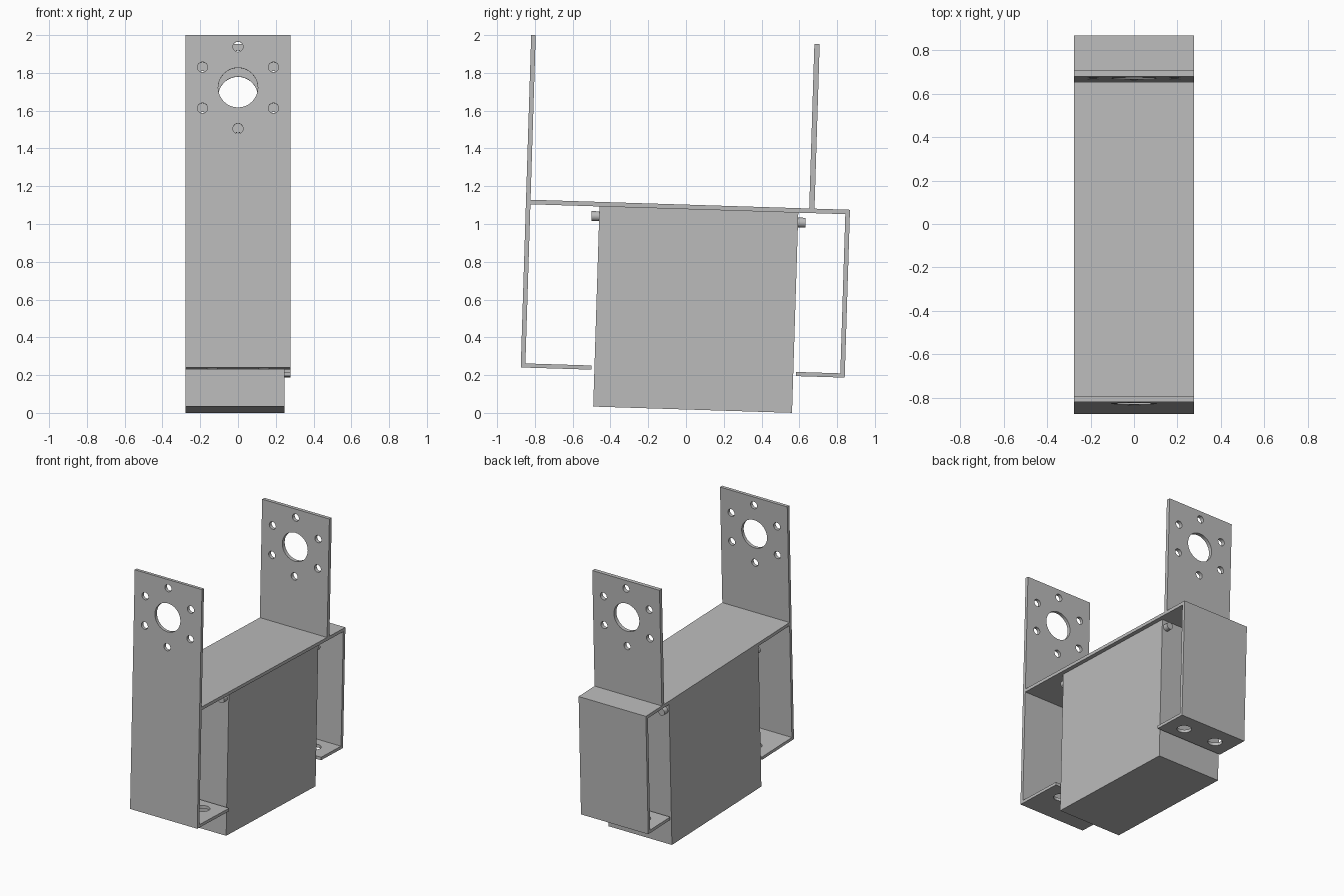
import bpy, bmesh, math
from mathutils import Matrix, Vector

cube = bpy.data.objects.get("Cube")
if cube:
    bpy.data.objects.remove(cube, do_unlink=True)

grey = bpy.data.materials.new("plain grey")
grey.use_nodes = True
grey.diffuse_color = (0.5, 0.5, 0.5, 1)
grey.node_tree.nodes["Principled BSDF"].inputs["Base Color"].default_value = (0.5, 0.5, 0.5, 1)

# The whole assembly leans slightly about the x axis
TILT = Matrix.Rotation(math.radians(-1.8), 4, 'X')
HALF = 0.277      # half width of the bracket
T = 0.024         # sheet thickness
FRONT, BACK = -0.882, 0.834
FLANGE_Z, BAR_Z, TOP_Z = 0.213, 1.078, 1.974


def make(name, bm):
    mesh = bpy.data.meshes.new(name)
    bm.to_mesh(mesh)
    bm.free()
    mesh.materials.append(grey)
    obj = bpy.data.objects.new(name, mesh)
    obj.matrix_world = TILT
    bpy.context.collection.objects.link(obj)
    return obj


def activate(obj):
    bpy.ops.object.select_all(action='DESELECT')
    obj.select_set(True)
    bpy.context.view_layer.objects.active = obj


def add_cylinder(bm, centre, radius, depth, axis, segments=32):
    turn = Matrix.Rotation(math.pi / 2, 4, 'X') if axis == 'Y' else Matrix.Identity(4)
    bmesh.ops.create_cone(bm, cap_ends=True, segments=segments, radius1=radius,
                          radius2=radius, depth=depth,
                          matrix=Matrix.Translation(centre) @ turn)


def block(name, x, y, z, holes=(), axis='Y'):
    """Box from ranges, with (centre, radius) holes drilled along an axis."""
    bm = bmesh.new()
    lo, hi = Vector((x[0], y[0], z[0])), Vector((x[1], y[1], z[1]))
    size = Matrix.Diagonal((*(hi - lo), 1))
    bmesh.ops.create_cube(bm, size=1, matrix=Matrix.Translation((lo + hi) / 2) @ size)
    obj = make(name, bm)
    if holes:
        drill = bmesh.new()
        for centre, radius in holes:
            add_cylinder(drill, centre, radius, 0.15, axis)
        cutter = make("drill", drill)
        cutter.hide_render = True
        mod = obj.modifiers.new("holes", 'BOOLEAN')
        mod.operation, mod.solver, mod.object = 'DIFFERENCE', 'EXACT', cutter
        activate(obj)
        bpy.ops.object.modifier_apply(modifier=mod.name)
        bpy.data.objects.remove(cutter, do_unlink=True)
        bpy.ops.object.shade_smooth_by_angle(angle=math.radians(30))
    return obj


def horn_holes(y):
    """Large centre hole ringed by six small ones."""
    holes = [(Vector((0, y, 1.695)), 0.105)]
    for i in range(6):
        a = math.radians(90 + 60 * i)
        offset = Vector((math.cos(a), 0, math.sin(a))) * 0.217
        holes.append((holes[0][0] + offset, 0.027))
    return holes


def flange_holes(y):
    return [(Vector((side * 0.137, y, FLANGE_Z)), 0.05) for side in (-1, 1)]


wide = (-HALF, HALF)

# Motor body
block("motor_body", (-HALF, 0.246), (-0.492, 0.561), (0.018, BAR_Z))

# Bracket sheets
block("front_plate", wide, (FRONT, FRONT + T), (FLANGE_Z, TOP_Z), horn_holes(FRONT))
block("rear_horn_plate", wide, (0.618, 0.646), (BAR_Z + T, TOP_Z), horn_holes(0.632))
block("top_bar", wide, (FRONT + T, BACK), (BAR_Z, BAR_Z + T))
block("rear_wall", wide, (BACK - T, BACK), (FLANGE_Z, BAR_Z))

# Lower mounting flanges
flange = (FLANGE_Z, FLANGE_Z + 0.022)
block("front_flange", wide, (FRONT + T, -0.507), flange, flange_holes(-0.62), 'Z')
block("rear_flange", wide, (0.575, BACK - T), flange, flange_holes(0.69), 'Z')

# Short pegs at the top corners of the motor body
for end, y in (("front", -0.51), ("rear", 0.578)):
    for side, x in (("right", -0.24), ("left", 0.21)):
        bm = bmesh.new()
        add_cylinder(bm, Vector((x, y, 1.026)), 0.026, 0.045, 'Y', 24)
        activate(make(f"{end}_{side}_peg", bm))
        bpy.ops.object.shade_smooth_by_angle(angle=math.radians(30))
